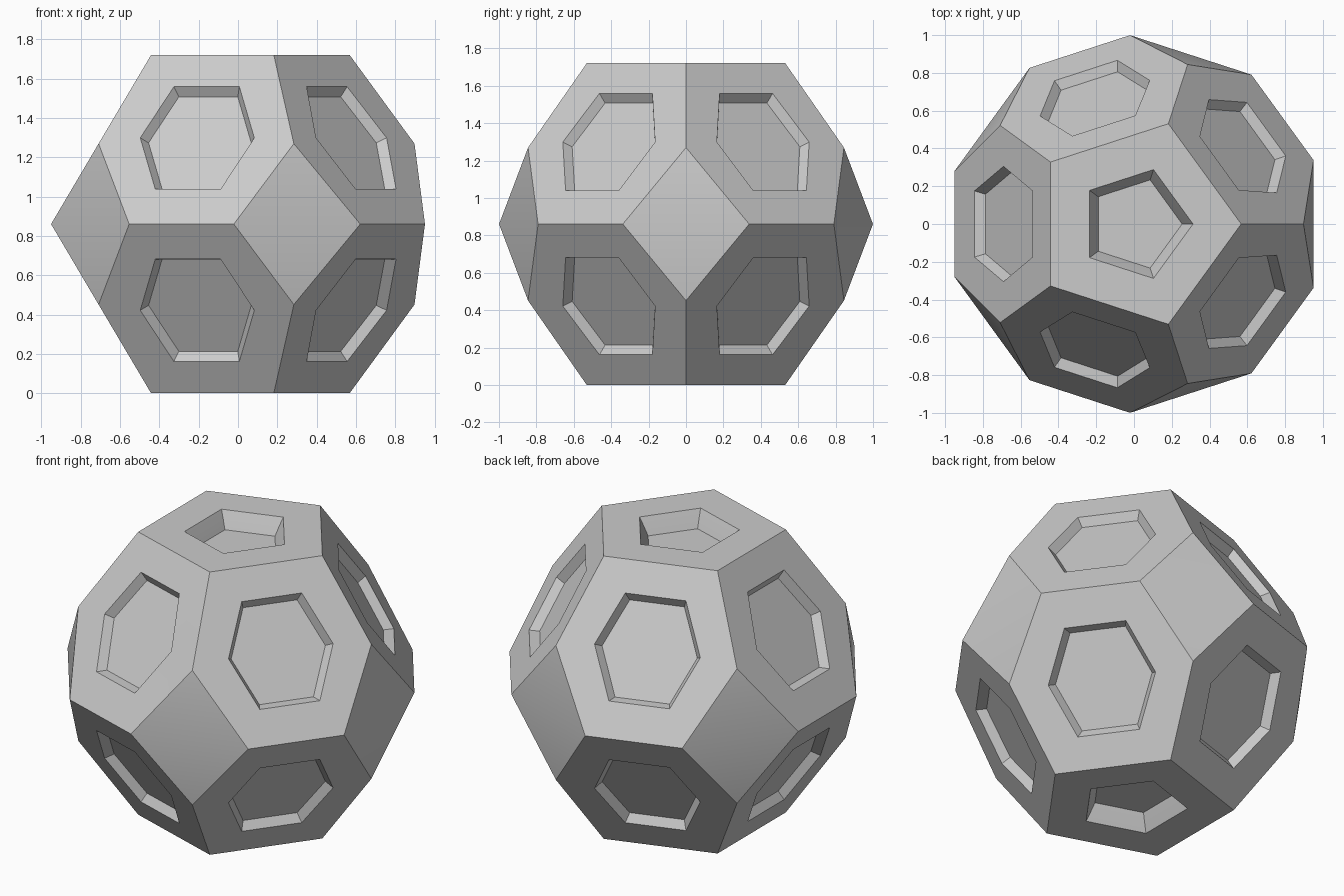
import bpy, bmesh
from math import radians, cos, sin
from mathutils import Vector

cube = bpy.data.objects.get("Cube")
if cube:
    bpy.data.objects.remove(cube, do_unlink=True)

# Main dimensions
HALF = 0.86            # half height, to the pentagonal caps
CAP_R = 0.558          # cap corner radius
MID_R, MID_Z = 0.888, 0.409
EQ_R, EQ_A = 1.0, 16.25
STEP = 72
DEPTH, TAPER = 0.05, 0.9
CENTRE = Vector((0.0095, 0, HALF))

bm = bmesh.new()


def polar(r, deg, z):
    a = radians(deg)
    return Vector((r * cos(a), r * sin(a), z))


def face(points):
    bm.faces.new([bm.verts.new(p + CENTRE) for p in points])


def bridge(outer, inner):
    n = len(outer)
    for i in range(n):
        j = (i + 1) % n
        face([outer[i], outer[j], inner[j], inner[i]])


def recess(outline, opening, normal, steps):
    """Panel with a stepped, tapering pocket."""
    bridge(outline, opening)
    ring = opening
    for _ in range(steps):
        mid = sum(ring, Vector()) / len(ring)
        lower = [mid + (p - mid) * TAPER - normal * DEPTH for p in ring]
        bridge(ring, lower)
        ring = lower
    face(ring)


for side in (1, -1):
    # Pentagonal cap with a double-stepped pocket
    recess([polar(CAP_R, k * STEP, side * HALF) for k in range(5)],
           [polar(0.303, k * STEP, side * HALF) for k in range(5)],
           Vector((0, 0, side)), 2)

    for k in range(5):
        # Sloping hexagonal panel with a single pocket
        a = k * STEP + 36
        outline = [polar(CAP_R, a - 36, side * HALF), polar(CAP_R, a + 36, side * HALF),
                   polar(MID_R, a + 36, side * MID_Z), polar(EQ_R, a + EQ_A, 0),
                   polar(EQ_R, a - EQ_A, 0), polar(MID_R, a - 36, side * MID_Z)]
        top = (outline[0] + outline[1]) / 2
        base = (outline[3] + outline[4]) / 2
        up = (top - base).normalized()
        across = polar(1, a + 90, 0)
        normal = across.cross(up) * side
        mid = base.lerp(top, 0.51)
        opening = [mid + across * u + up * v for u, v in
                   ((-0.175, 0.302), (0.175, 0.302), (0.305, 0),
                    (0.175, -0.302), (-0.175, -0.302), (-0.305, 0))]
        recess(outline, opening, normal, 1)

        # Half of the equator diamond, softly folded at the middle
        d = k * STEP
        face([polar(MID_R, d, side * MID_Z),
              polar(EQ_R, d + 36 - EQ_A, 0), polar(EQ_R, d - 36 + EQ_A, 0)])

bmesh.ops.remove_doubles(bm, verts=bm.verts, dist=0.0005)
bmesh.ops.recalc_face_normals(bm, faces=bm.faces)

mesh = bpy.data.meshes.new("panelled_ball")
bm.to_mesh(mesh)
bm.free()
ball = bpy.data.objects.new("panelled_ball", mesh)
bpy.context.collection.objects.link(ball)

# Plain light grey
grey = bpy.data.materials.new("light_grey")
grey.use_nodes = True
colour = (0.6, 0.6, 0.6, 1)
grey.diffuse_color = colour
grey.node_tree.nodes["Principled BSDF"].inputs["Base Color"].default_value = colour
mesh.materials.append(grey)

bpy.ops.object.select_all(action="DESELECT")
ball.select_set(True)
bpy.context.view_layer.objects.active = ball
bpy.ops.object.shade_smooth_by_angle(angle=radians(25))
